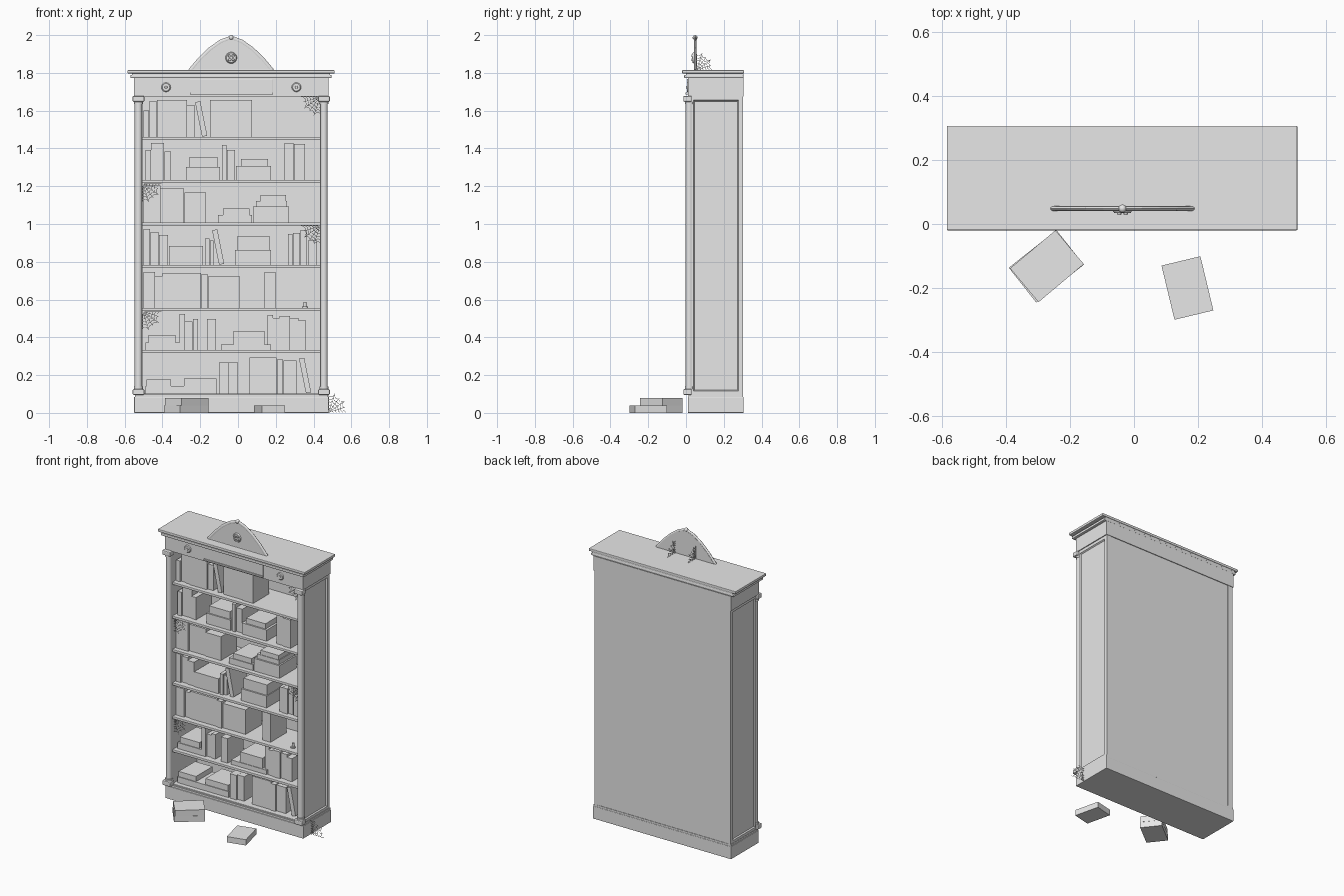
import bpy, bmesh, math
from mathutils import Vector, Matrix

if "Cube" in bpy.data.objects:
    bpy.data.objects.remove(bpy.data.objects["Cube"])

mat = bpy.data.materials.new("plain_grey")
mat.diffuse_color = (0.8, 0.8, 0.8, 1)
mat.use_nodes = True
mat.node_tree.nodes["Principled BSDF"].inputs["Base Color"].default_value = mat.diffuse_color
CX = -0.036  # centre line of the case


def finish(name, bm, bevel=0, smooth=False):
    bmesh.ops.recalc_face_normals(bm, faces=bm.faces)
    me = bpy.data.meshes.new(name)
    bm.to_mesh(me)
    bm.free()
    ob = bpy.data.objects.new(name, me)
    bpy.context.collection.objects.link(ob)
    me.materials.append(mat)
    if bevel:
        m = ob.modifiers.new("bevel", "BEVEL")
        m.width, m.segments = bevel, 2
    if smooth:
        bpy.ops.object.select_all(action='DESELECT')
        ob.select_set(True)
        bpy.context.view_layer.objects.active = ob
        bpy.ops.object.shade_smooth_by_angle(angle=math.radians(40))
    return ob


def add_box(bm, x0, x1, y0, y1, z0, z1, tilt=0):
    # box by its limits, optionally leaning about the y axis
    c = Vector(((x0 + x1) / 2, (y0 + y1) / 2, (z0 + z1) / 2))
    m = Matrix.Translation(c) @ Matrix.Rotation(tilt, 4, 'Y') @ Matrix.Diagonal((x1 - x0, y1 - y0, z1 - z0, 1))
    return bmesh.ops.create_cube(bm, size=1, matrix=m)["verts"]


def box(name, *lim, bevel=0):
    bm = bmesh.new()
    add_box(bm, *lim)
    return finish(name, bm, bevel)


def add_cyl(bm, r, depth, c, axis='Z', r2=None, seg=16):
    rot = Matrix.Rotation(math.pi / 2, 4, 'X') if axis == 'Y' else Matrix()
    bmesh.ops.create_cone(bm, cap_ends=True, segments=seg, radius1=r, radius2=r if r2 is None else r2,
                          depth=depth, matrix=Matrix.Translation(c) @ rot)


# case: plinth, back, header and stepped cornice
box("plinth", -0.55, 0.48, 0.01, 0.305, 0, 0.085, bevel=0.003)
box("plinth_moulding", -0.546, 0.476, 0.014, 0.303, 0.085, 0.098)
box("back_panel", -0.53, 0.46, 0.285, 0.30, 0.09, 1.69)
box("frieze", -0.55, 0.478, 0.01, 0.305, 1.675, 1.772)
box("cornice_lower", -0.57, 0.496, -0.01, 0.305, 1.772, 1.79, bevel=0.005)
box("cornice_neck", -0.56, 0.486, 0.0, 0.304, 1.788, 1.80)
box("cornice_top", -0.585, 0.511, -0.02, 0.307, 1.797, 1.815, bevel=0.004)

# side walls with a recessed outer panel
for s, name in ((-1, "left_side"), (1, "right_side")):
    bm = bmesh.new()
    xa, xb = CX + s * 0.47, CX + s * 0.508
    add_box(bm, min(xa, xb), max(xa, xb), 0.015, 0.302, 0.09, 1.68)
    bm.faces.ensure_lookup_table()
    outer = max(bm.faces, key=lambda f: s * f.calc_center_median().x)
    bmesh.ops.inset_individual(bm, faces=[outer], thickness=0.035)
    bmesh.ops.inset_individual(bm, faces=[outer], thickness=0.008, depth=-0.008)
    finish(name, bm)

    # half-engaged column with base and capital blocks
    x = CX + s * 0.491
    bm = bmesh.new()
    add_cyl(bm, 0.02, 1.54, (x, 0.018, 0.89))
    for z in (0.133, 1.64):
        add_cyl(bm, 0.024, 0.012, (x, 0.018, z))
    finish(name + "_column", bm, smooth=True)
    for z0, z1, part in ((0.095, 0.126, "base"), (1.647, 1.678, "capital")):
        box(name + "_column_" + part, x - 0.031, x + 0.031, -0.014, 0.03, z0, z1, bevel=0.006)

    # round ornament on the header
    bm = bmesh.new()
    add_cyl(bm, 0.026, 0.006, (CX + s * 0.345, 0.008, 1.724), 'Y', 0.02)
    add_cyl(bm, 0.01, 0.01, (CX + s * 0.345, 0.006, 1.724), 'Y', 0.006)
    finish(name + "_rosette", bm, smooth=True)

# header plaque and its ledge
box("header_plaque", -0.255, 0.185, 0.004, 0.02, 1.69, 1.768, bevel=0.002)
box("header_ledge", -0.255, 0.185, -0.003, 0.02, 1.685, 1.695)

# shelves, top surface heights
FLOORS = [1.461, 1.233, 1.008, 0.783, 0.556, 0.333, 0.103]
for z in FLOORS:
    box("shelf", -0.508, 0.436, 0.025, 0.29, z - 0.017, z, bevel=0.003)

# pediment: arched board, raised rim, round boss and finial
half = [(0.215, 1.813), (0.165, 1.872), (0.11, 1.925), (0.055, 1.964), (0, 1.985)]
arch = [(CX + x, z) for x, z in half] + [(CX - x, z) for x, z in half[-2::-1]]
bm = bmesh.new()
f = bm.faces.new([bm.verts.new((x, 0.042, z)) for x, z in arch])
ext = bmesh.ops.extrude_face_region(bm, geom=[f])["geom"]
bmesh.ops.translate(bm, vec=(0, 0.014, 0), verts=[v for v in ext if isinstance(v, bmesh.types.BMVert)])
finish("pediment_board", bm)
bm = bmesh.new()
for (xa, za), (xb, zb) in zip(arch, arch[1:] + arch[:1]):
    d = Vector((xb - xa, 0, zb - za))
    m = Matrix.Translation(((xa + xb) / 2, 0.048, (za + zb) / 2)) @ d.to_track_quat('Z', 'Y').to_matrix().to_4x4()
    bmesh.ops.create_cone(bm, cap_ends=True, segments=10, radius1=0.012, radius2=0.012,
                          depth=d.length + 0.004, matrix=m @ Matrix.Diagonal((0.6, 1, 1, 1)))
finish("pediment_rim", bm, smooth=True)
bm = bmesh.new()
add_cyl(bm, 0.032, 0.01, (CX, 0.04, 1.88), 'Y', 0.026, 24)
for k in range(4):
    a = math.pi / 4 + k * math.pi / 2
    add_cyl(bm, 0.009, 0.012, (CX + 0.014 * math.cos(a), 0.034, 1.88 + 0.014 * math.sin(a)), 'Y', 0.006, 10)
finish("pediment_boss", bm, smooth=True)
bm = bmesh.new()
bmesh.ops.create_uvsphere(bm, u_segments=14, v_segments=8, radius=0.013,
                          matrix=Matrix.Translation((CX, 0.048, 1.987)))
finish("finial", bm, smooth=True)

# upright books per shelf: left, right, height (hundredths of a unit)
UPRIGHT = [
    [(-50, -47, 14), (-47, -43, 19), (-43, -40, 19.5), (-40, -27, 19.5), (-27, -23, 17), (-15, -.5, 19.5), (-.5, 7.5, 19.5)],
    [(-49, -46, 16), (-46, -39, 19.5), (-39, -35.5, 15), (-8.5, -6, 18.5), (-6, -1.5, 16), (24.5, 29.5, 19.5), (29.5, 35.5, 19)],
    [(-50, -41, 19.5), (-41, -28.5, 18), (-28.5, -17, 16)],
    [(-50, -46.5, 19), (-46.5, -42, 17.5), (-42, -37, 16), (-17.5, -15, 14), (-15, -13, 13), (26.5, 29, 16.5), (29, 33, 17), (33, 36.5, 18.5), (37, 42, 13)],
    [(-50, -44, 19), (-44, -40, 17), (-40, -19.5, 18.5), (-19.5, -16, 18), (-16, 1, 16.5), (14, 20, 19)],
    [(-31, -28, 19), (-28, -24, 15), (-24, -21, 16.5), (-16.5, -11.5, 16.5), (15.5, 18.5, 18.5), (18.5, 22, 17), (22, 27.5, 18), (27.5, 32, 17), (32, 36, 15.5)],
    [(-10, -5, 16.5), (-5, 0, 16.5), (6, 20.5, 19), (20.5, 24, 18), (24, 31, 17.5)],
]
# books lying flat: shelf, left, right, bottom, top (hundredths)
FLAT = [(1, -27.5, -9.5, 0, 7), (1, -26, -10.5, 7, 12), (1, -1, 17.5, 0, 7.5), (1, 1.5, 16, 7.5, 11),
        (2, -10.5, 7.5, 0, 4), (2, -8, 6, 4, 7.5), (2, 8, 27, 0, 8.5), (2, 9.5, 26, 8.5, 11.5), (2, 12, 25.5, 11.5, 14.5),
        (3, -36.5, -18.5, 0, 10), (3, -1.5, 17.5, 0, 8), (3, -.5, 17, 8, 15),
        (5, -49, -31, 0, 4), (5, -47.5, -33, 4, 8), (5, -9, 17.5, 0, 3), (5, -2.5, 14, 3, 10),
        (6, -49, -31, 0, 4), (6, -48.5, -35.5, 4, 7.5), (6, -31, -11, 0, 4), (6, -28.5, -11.5, 4, 8)]
# leaning books: shelf, centre x (hundredths)
LEAN = [(0, -19.5), (3, -10.5), (6, 35.5)]
for i, row in enumerate(UPRIGHT):
    z = FLOORS[i]
    bm = bmesh.new()
    for k, (a, b, h) in enumerate(row):
        y = 0.055 + 0.006 * (k * 2 % 3)
        add_box(bm, a / 100 + 0.0005, b / 100 - 0.0005, y, y + 0.17, z, z + h / 100)
    for s, a, b, z0, z1 in FLAT:
        if s == i:
            add_box(bm, a / 100, b / 100, 0.055 + z0 / 800, 0.235, z + z0 / 100, z + z1 / 100)
    for s, x in LEAN:
        if s == i:
            add_box(bm, x / 100 - 0.014, x / 100 + 0.014, 0.06, 0.22, z + 0.002, z + 0.188, -0.2)
    finish("shelf_books", bm)

# little candle stub on a shelf
bm = bmesh.new()
add_cyl(bm, 0.016, 0.006, (0.355, 0.08, 0.559))
add_cyl(bm, 0.008, 0.03, (0.355, 0.08, 0.572))
finish("candle_stub", bm, smooth=True)

# books on the floor
for x, y, w, d, z0, ang in ((-0.274, -0.132, 0.19, 0.138, 0, 38.3), (-0.272, -0.132, 0.185, 0.138, 0.04, 40),
                            (0.167, -0.2, 0.125, 0.174, 0, 13.5)):
    ob = box("floor_book", -w / 2, w / 2, -d / 2, d / 2, z0, z0 + 0.039)
    ob.location, ob.rotation_euler.z = (x, y, 0), math.radians(ang)


# cobwebs: spokes and sagging threads fanned from a corner
def cobweb(corner, u, v, size):
    c, u, v = Vector(corner), Vector(u), Vector(v)
    n = u.cross(v)
    bm = bmesh.new()

    def thread(a, b):
        w = n.cross(b - a).normalized() * 0.0011
        bm.faces.new([bm.verts.new(p) for p in (a - w, b - w, b + w, a + w)])

    dirs = [u * math.cos(k * math.pi / 10) + v * math.sin(k * math.pi / 10) for k in range(6)]
    reach = [size * (1, 0.9, 1.05, 0.95, 1.05, 0.95)[k] for k in range(6)]
    for d, r in zip(dirs, reach):
        thread(c, c + d * r)
    for t in (0.25, 0.42, 0.6, 0.76, 0.92):
        for k in range(5):
            a, b = c + dirs[k] * reach[k] * t, c + dirs[k + 1] * reach[k + 1] * t
            mid = c + ((a + b) / 2 - c) * 0.92
            thread(a, mid)
            thread(mid, b)
    finish("cobweb", bm)


for x, z, s in ((0.434, 1.674, -1), (-0.505, 1.215, 1), (0.434, 0.99, -1), (-0.505, 0.538, 1)):
    cobweb((x, 0.04, z), (s, 0, 0), (0, 0, -1), 0.1)
cobweb((0.48, 0.09, 0.002), (1, 0, 0), (0, 0, 1), 0.1)
for x in (-0.112, 0.04):
    cobweb((x, 0.056, 1.815), (0, 1, 0), (0, 0, 1), 0.09)
